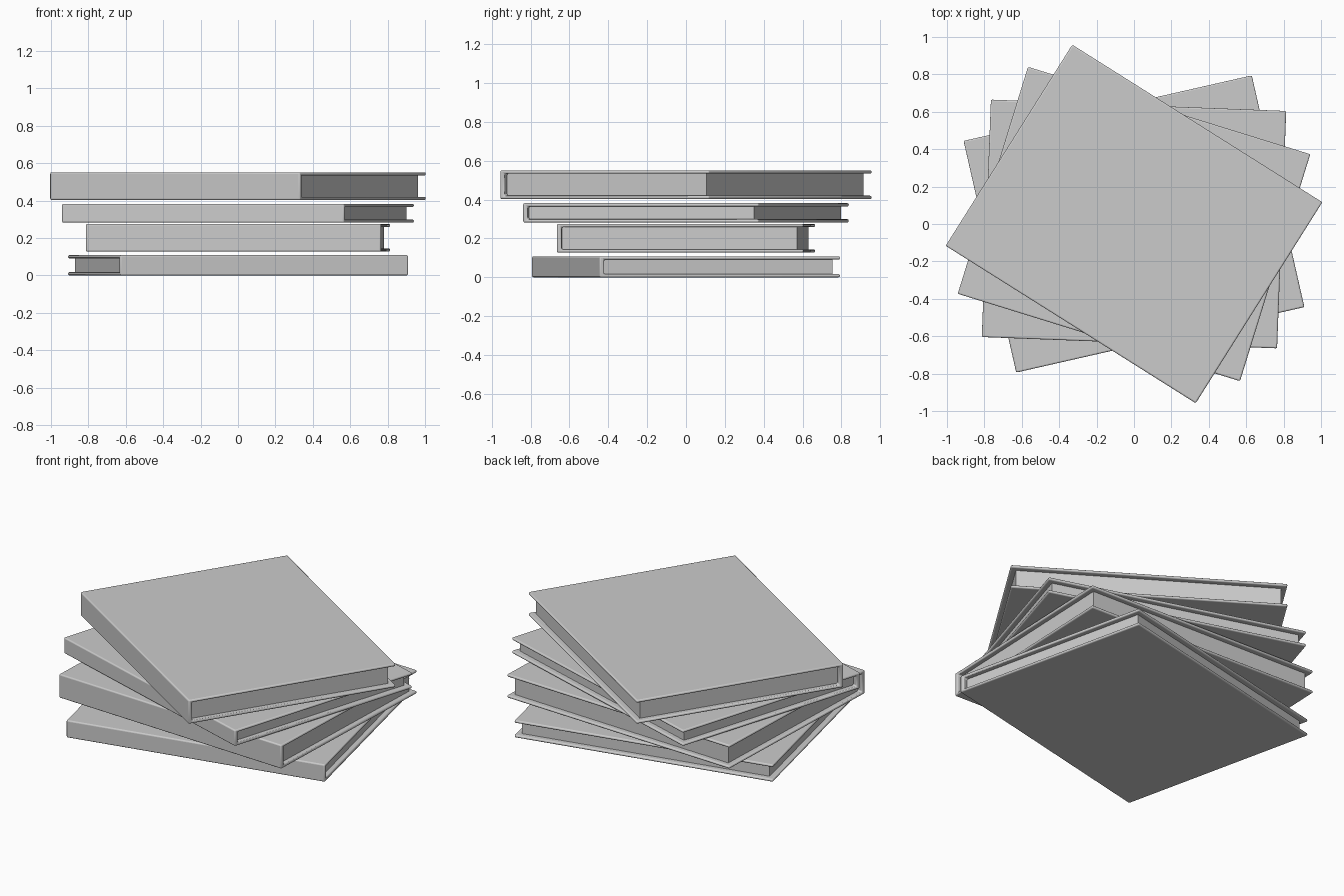
import bpy, bmesh, math

if "Cube" in bpy.data.objects:
    bpy.data.objects.remove(bpy.data.objects["Cube"])

L, W = 1.58, 1.27          # spine length, cover width
T = 0.017                  # cover board thickness
SPINE = 0.024              # spine thickness
INSET = 0.033              # page block set back from the cover edges


def finish(name, bm, z, angle, bevel):
    bmesh.ops.recalc_face_normals(bm, faces=bm.faces)
    me = bpy.data.meshes.new(name)
    bm.to_mesh(me)
    bm.free()
    ob = bpy.data.objects.new(name, me)
    bpy.context.collection.objects.link(ob)
    ob.location.z = z
    ob.rotation_euler.z = math.radians(angle)
    if bevel:
        m = ob.modifiers.new("soft_edges", 'BEVEL')
        m.width = bevel
        m.segments = 3
        m.limit_method = 'ANGLE'
    bpy.ops.object.select_all(action='DESELECT')
    bpy.context.view_layer.objects.active = ob
    ob.select_set(True)
    bpy.ops.object.shade_smooth_by_angle(angle=math.radians(40))
    return ob


def extrude_profile(profile, length):
    # y-z outline swept along x, centred
    bm = bmesh.new()
    face = bm.faces.new([bm.verts.new((-length / 2, y, z)) for y, z in profile])
    res = bmesh.ops.extrude_face_region(bm, geom=[face])
    verts = [v for v in res["geom"] if isinstance(v, bmesh.types.BMVert)]
    bmesh.ops.translate(bm, verts=verts, vec=(length, 0, 0))
    return bm


def book(i, z0, z1, angle):
    h, y0, y1 = z1 - z0, -W / 2, W / 2
    # C-shaped cover: bottom board, spine, top board
    cover = [(y0, 0), (y1, 0), (y1, T), (y0 + SPINE, T),
             (y0 + SPINE, h - T), (y1, h - T), (y1, h), (y0, h)]
    finish(f"book_{i}_cover", extrude_profile(cover, L), z0, angle, 0.008)
    # page block
    a, b = y0 + SPINE - 0.003, y1 - INSET
    pages = [(a, T - 0.002), (b, T - 0.002), (b, h - T + 0.002), (a, h - T + 0.002)]
    finish(f"book_{i}_pages", extrude_profile(pages, L - 2 * INSET), z0, angle, 0)


# stack of four books, each turned 15 degrees from the one below
for i, (z0, z1) in enumerate([(0, 0.108), (0.127, 0.275),
                              (0.282, 0.382), (0.403, 0.551)]):
    book(i + 1, z0, z1, 12.8 - 15 * i)
